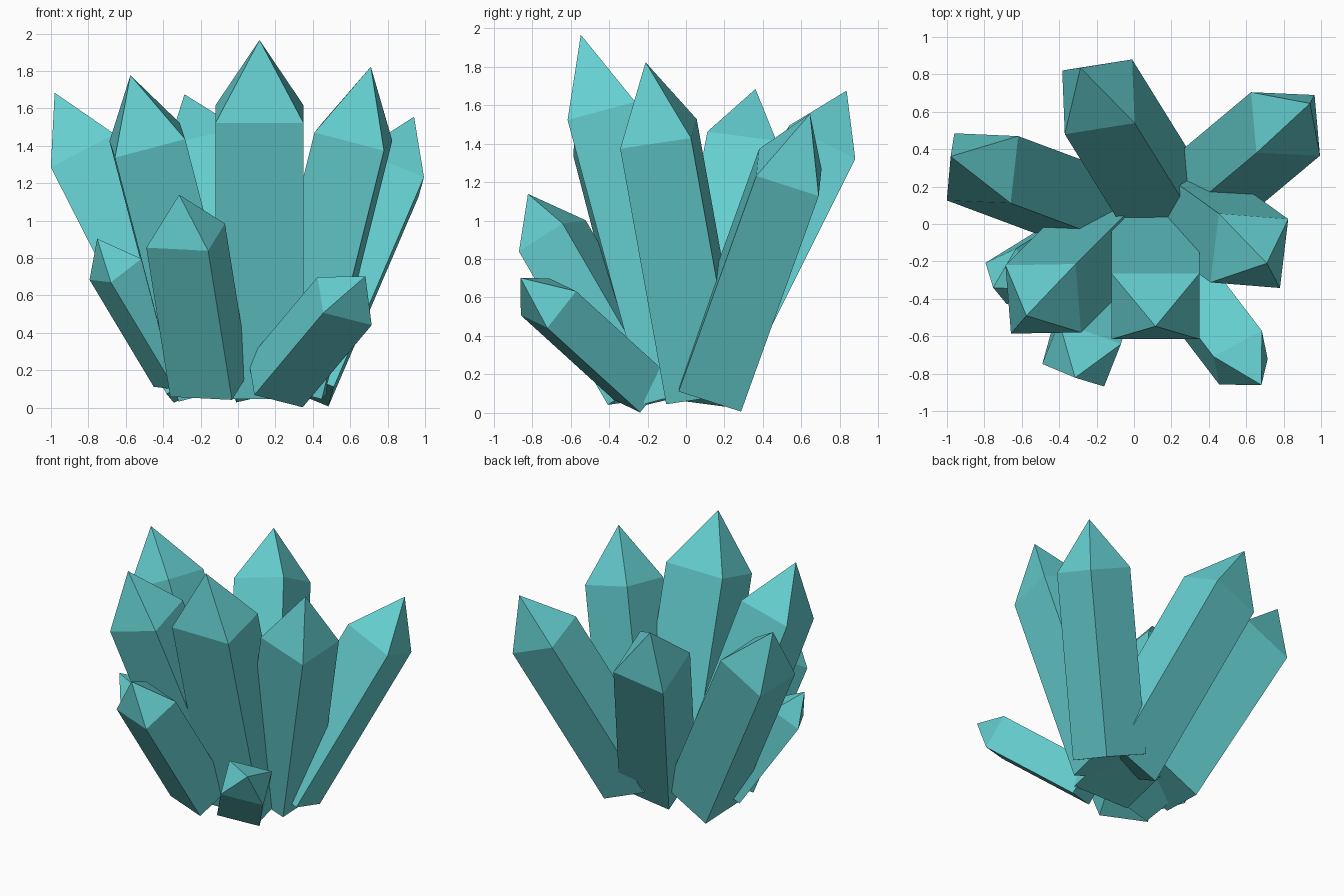
import bpy
from math import cos, sin, radians
from mathutils import Vector

if "Cube" in bpy.data.objects:
    bpy.data.objects.remove(bpy.data.objects["Cube"])

mat = bpy.data.materials.new("teal_crystal")
mat.diffuse_color = (0.13, 0.62, 0.63, 1)
mat.use_nodes = True
mat.node_tree.nodes["Principled BSDF"].inputs["Base Color"].default_value = mat.diffuse_color


def crystal(name, centre, tilt, width, depth, roll, tip, length):
    """Four-sided prism with a pyramid point; centre is the middle of the shoulder."""
    c = Vector(centre)
    n = Vector((tilt[0], tilt[1], 1)).normalized()
    a = radians(roll)
    # side direction seen from above at the roll angle, kept square to the axis
    u = Vector((cos(a), sin(a), -(cos(a) * tilt[0] + sin(a) * tilt[1]))).normalized()
    v = n.cross(u)
    corners = [u * width / 2 * sx + v * depth / 2 * sy
               for sx, sy in ((-1, -1), (1, -1), (1, 1), (-1, 1))]
    verts = [c - n * length + k for k in corners] + [c + k for k in corners] + [c + n * tip]
    faces = [(3, 2, 1, 0)]
    for i in range(4):
        j = (i + 1) % 4
        faces += [(i, j, j + 4, i + 4), (i + 4, j + 4, 8)]
    me = bpy.data.meshes.new(name)
    me.from_pydata(verts, [], faces)
    me.materials.append(mat)
    bpy.context.collection.objects.link(bpy.data.objects.new(name, me))


# Tall crystals
crystal("centre_crystal", (.115, -.44, 1.57), (0, -.27), .47, .364, 0, .41, 1.53)
crystal("right_crystal", (.617, -.143, 1.45), (.25, -.18), .385, .375, -4.6, .39, 1.39)
crystal("left_crystal", (-.485, -.40, 1.43), (-.26, -.26), .388, .377, 1, .37, 1.39)
crystal("back_left_crystal", (-.81, .298, 1.35), (-.51, .19), .385, .364, -2.5, .38, 1.38)
crystal("back_crystal", (-.19, .68, 1.365), (-.31, .50), .388, .383, 9, .36, 1.40)
crystal("back_right_crystal", (.81, .535, 1.25), (.43, .36), .368, .342, -2.5, .35, 1.285)

# Short front crystals
crystal("front_crystal", (-.28, -.695, .92), (-.16, -.58), .352, .284, -20, .255, .93)
crystal("front_right_crystal", (.57, -.715, .57), (.84, -1.10), .30, .245, 28, .226, .75)
crystal("front_left_crystal", (-.655, -.28, .74), (-.60, -.37), .22, .25, 25, .20, .70)
